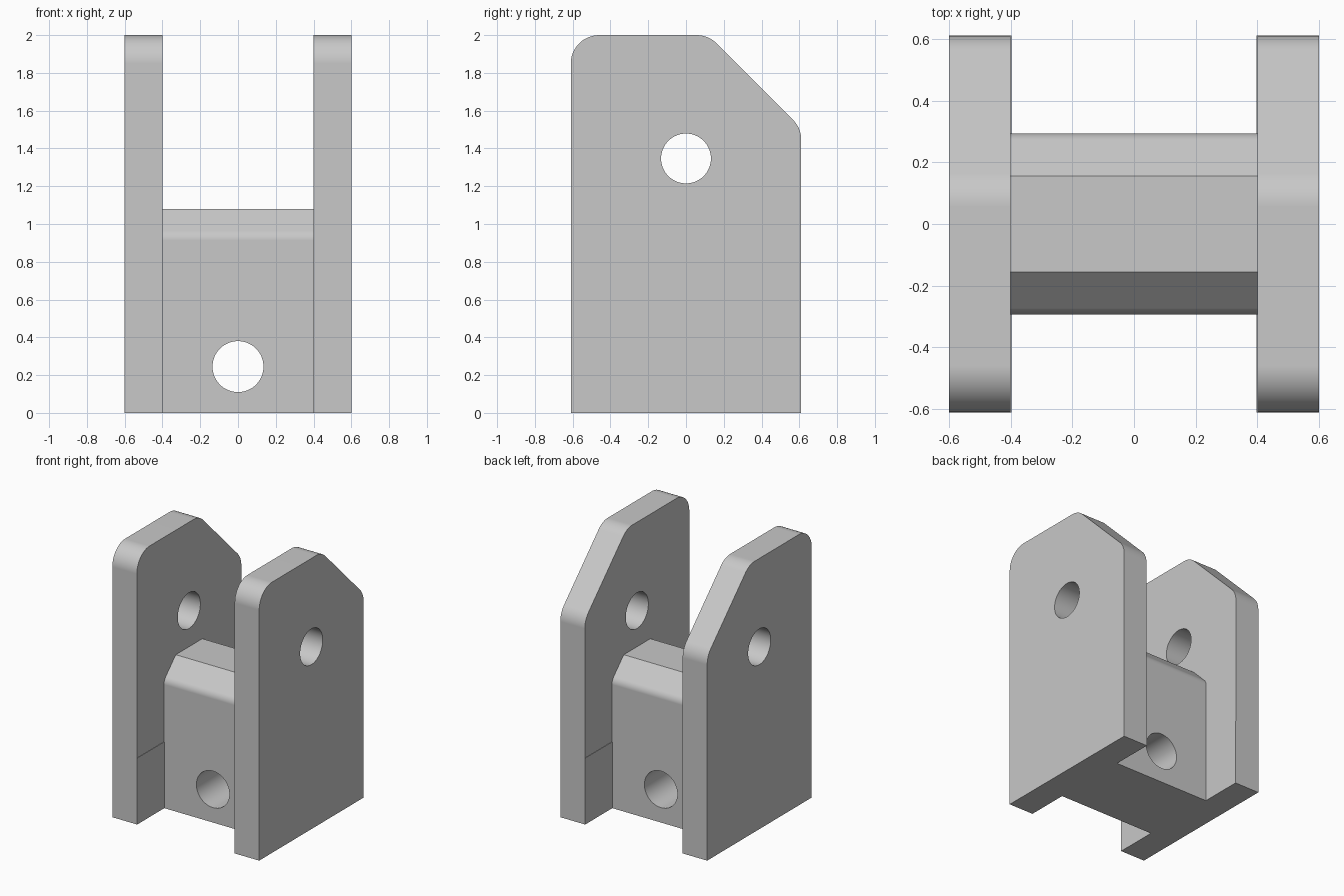
import bpy, bmesh, math
from mathutils import Vector, Matrix

cube = bpy.data.objects.get("Cube")
if cube:
    bpy.data.objects.remove(cube, do_unlink=True)

grey = bpy.data.materials.new("plain_grey")
grey.use_nodes = True
grey.diffuse_color = (0.58, 0.58, 0.58, 1)
grey.node_tree.nodes["Principled BSDF"].inputs["Base Color"].default_value = (0.58, 0.58, 0.58, 1)


def rounded(corners, steps=12):
    """Turn (y, z, radius) corners into an outline with tangent arcs."""
    points = []
    for i, (y, z, radius) in enumerate(corners):
        corner = Vector((y, z))
        if radius == 0:
            points.append(corner)
            continue
        to_prev = (Vector(corners[i - 1][:2]) - corner).normalized()
        to_next = (Vector(corners[(i + 1) % len(corners)][:2]) - corner).normalized()
        half = to_prev.angle(to_next) / 2
        centre = corner + (to_prev + to_next).normalized() * radius / math.sin(half)
        start = corner + to_prev * radius / math.tan(half) - centre
        end = corner + to_next * radius / math.tan(half) - centre
        sweep = math.pi - 2 * half
        for k in range(steps + 1):
            t = k / steps
            arc = start * math.sin((1 - t) * sweep) + end * math.sin(t * sweep)
            points.append(centre + arc / math.sin(sweep))
    return points


def extrude_x(name, outline, x0, x1):
    """Extrude a y-z outline between two x positions."""
    bm = bmesh.new()
    face = bm.faces.new([bm.verts.new((x0, y, z)) for y, z in outline])
    result = bmesh.ops.extrude_face_region(bm, geom=[face])
    moved = [v for v in result["geom"] if isinstance(v, bmesh.types.BMVert)]
    bmesh.ops.translate(bm, verts=moved, vec=(x1 - x0, 0, 0))
    bmesh.ops.recalc_face_normals(bm, faces=bm.faces)
    mesh = bpy.data.meshes.new(name)
    bm.to_mesh(mesh)
    bm.free()
    obj = bpy.data.objects.new(name, mesh)
    obj.data.materials.append(grey)
    bpy.context.collection.objects.link(obj)
    return obj


def activate(obj):
    bpy.ops.object.select_all(action="DESELECT")
    obj.select_set(True)
    bpy.context.view_layer.objects.active = obj


def drill(obj, centre, radius, axis):
    """Cut a round through hole along an axis."""
    turn = (0, math.pi / 2, 0) if axis == "X" else (math.pi / 2, 0, 0)
    bpy.ops.mesh.primitive_cylinder_add(vertices=64, radius=radius, depth=3,
                                        location=centre, rotation=turn)
    cutter = bpy.context.object
    cutter.hide_render = True
    cutter.data.materials.append(grey)
    cut = obj.modifiers.new("hole", "BOOLEAN")
    cut.operation = "DIFFERENCE"
    cut.solver = "EXACT"
    cut.object = cutter
    activate(obj)
    bpy.ops.object.modifier_apply(modifier=cut.name)
    bpy.data.objects.remove(cutter, do_unlink=True)


def finish(obj):
    activate(obj)
    bpy.ops.object.shade_smooth_by_angle(angle=math.radians(30))
    weighted = obj.modifiers.new("flat_faces", "WEIGHTED_NORMAL")
    weighted.keep_sharp = True


# Side plates with a sloped rear top and a pin hole
plate_outline = rounded([(-0.61, 0, 0), (0.61, 0, 0), (0.61, 1.508, 0.15),
                         (0.118, 2, 0.15), (-0.61, 2, 0.15)])
pad_outline = [(-0.61, 0), (0.61, 0), (0.61, 0.49), (-0.61, 0.49)]
for side, sign in (("left", 1), ("right", -1)):
    plate = extrude_x(side + "_plate", plate_outline, sign * 0.4, sign * 0.6)
    drill(plate, (0, 0, 1.347), 0.132, "X")
    finish(plate)
    # Slightly raised lower band on the inner face
    extrude_x(side + "_inner_pad", pad_outline, sign * 0.397, sign * 0.4)

# Cross block with chamfered top edges and a hole from front to back
block_outline = rounded([(-0.293, 0, 0), (0.293, 0, 0), (0.293, 0.942, 0.07),
                         (0.155, 1.08, 0), (-0.155, 1.08, 0), (-0.293, 0.942, 0.07)])
block = extrude_x("cross_block", block_outline, -0.4, 0.4)
drill(block, (0, 0, 0.245), 0.135, "Y")
finish(block)
